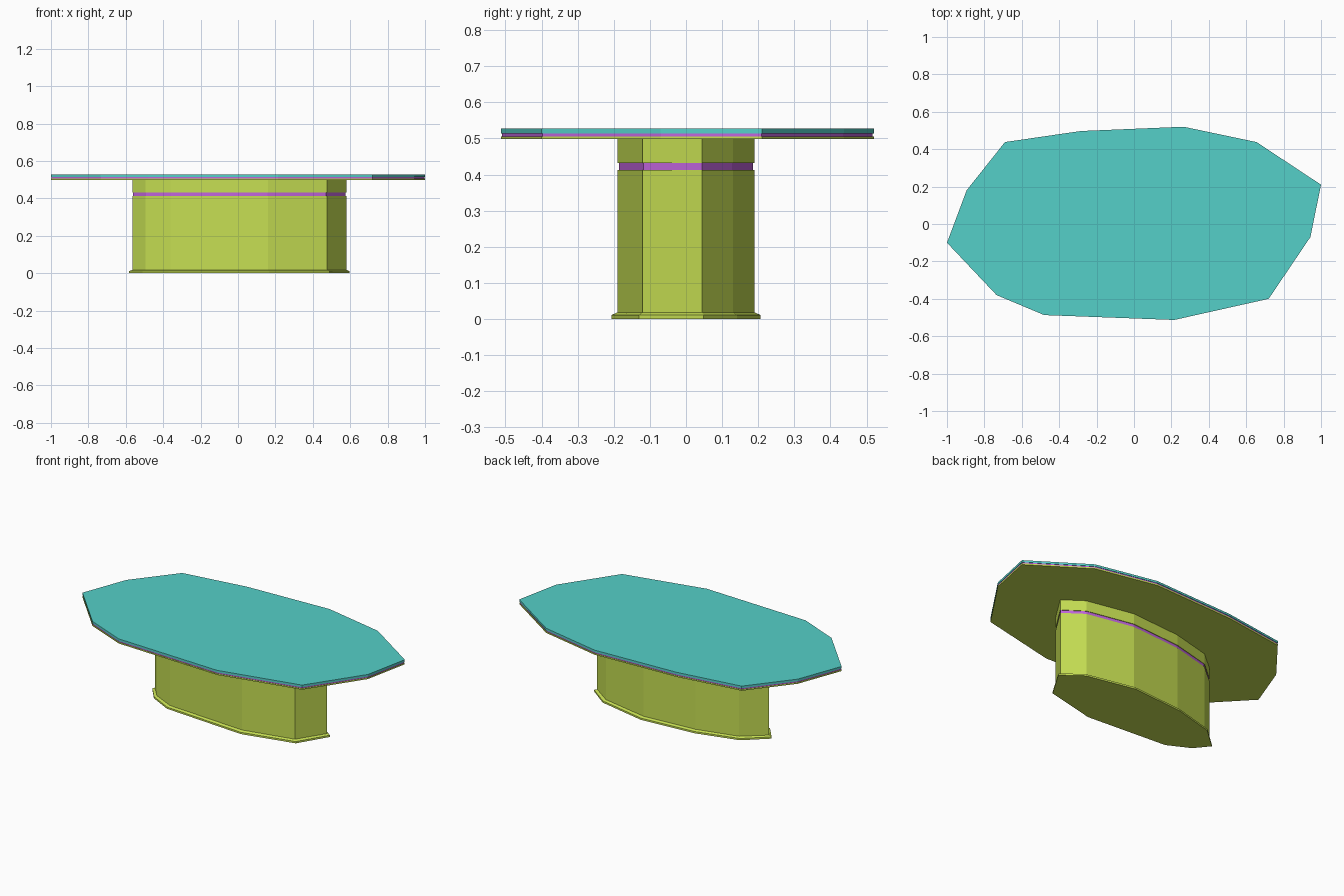
import bpy
import bmesh

cube = bpy.data.objects.get("Cube")
if cube:
    bpy.data.objects.remove(cube, do_unlink=True)


def make_material(name, rgb):
    mat = bpy.data.materials.new(name)
    mat.use_nodes = True
    color = (*rgb, 1.0)
    mat.diffuse_color = color
    mat.node_tree.nodes["Principled BSDF"].inputs["Base Color"].default_value = color
    return mat


teal = make_material("teal", (0.09, 0.63, 0.58))
lime = make_material("lime green", (0.56, 0.73, 0.085))
purple = make_material("purple", (0.53, 0.13, 0.72))


def loft(name, outline, levels, materials):
    """Stack copies of an outline; each level is (z, outward offset, material of the side above)."""
    half_x = max(abs(x) for x, y in outline)
    half_y = max(abs(y) for x, y in outline)
    bm = bmesh.new()
    rings = []
    for z, offset, _ in levels:
        sx, sy = 1 + offset / half_x, 1 + offset / half_y
        rings.append([bm.verts.new((x * sx, y * sy, z)) for x, y in outline])
    count = len(outline)
    for low, high, level in zip(rings, rings[1:], levels):
        for i in range(count):
            j = (i + 1) % count
            face = bm.faces.new((low[i], low[j], high[j], high[i]))
            face.material_index = level[2]
    bm.faces.new(rings[0][::-1]).material_index = levels[0][2]
    bm.faces.new(rings[-1]).material_index = levels[-1][2]
    bmesh.ops.recalc_face_normals(bm, faces=bm.faces)
    mesh = bpy.data.meshes.new(name)
    bm.to_mesh(mesh)
    bm.free()
    for mat in materials:
        mesh.materials.append(mat)
    obj = bpy.data.objects.new(name, mesh)
    bpy.context.collection.objects.link(obj)
    return obj


# Irregular tabletop: green underside layer, recessed purple seam, teal surface
top_outline = [(-1, -.10), (-.735, -.38), (-.48, -.487), (.215, -.513),
               (.72, -.40), (.943, -.07), (1, .21), (.655, .438),
               (.265, .52), (-.285, .497), (-.69, .438), (-.895, .18)]
loft("tabletop", top_outline,
     [(.498, 0, 0), (.506, 0, 0), (.506, -.003, 1), (.514, -.003, 2),
      (.514, 0, 2), (.527, 0, 2)],
     [lime, purple, teal])

# Faceted pedestal: flared foot, tall wall, recessed purple band, neck
base_outline = [(-.565, -.01), (-.495, -.09), (-.36, -.155), (.16, -.19),
                (.475, -.12), (.58, .045), (.46, .13), (.16, .19),
                (-.18, .165), (-.435, .10)]
loft("pedestal", base_outline,
     [(0, .017, 0), (.011, .017, 0), (.018, 0, 0), (.413, 0, 0),
      (.413, -.004, 1), (.432, -.004, 0), (.432, 0, 0), (.499, 0, 0)],
     [lime, purple])
